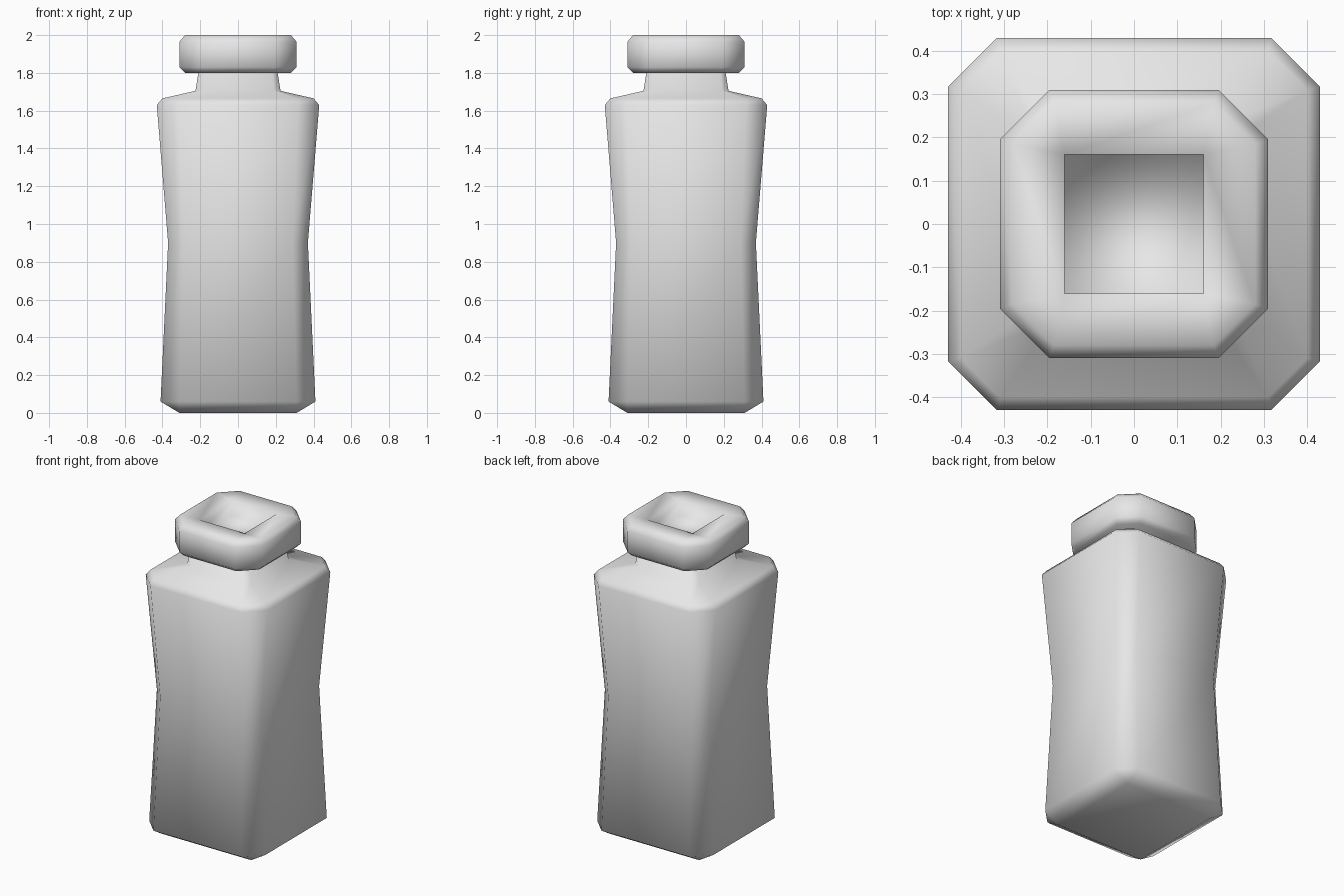
import bpy
import bmesh

cube = bpy.data.objects.get("Cube")
if cube:
    bpy.data.objects.remove(cube, do_unlink=True)

grey = bpy.data.materials.new("light_grey")
grey.use_nodes = True
grey.diffuse_color = (0.8, 0.8, 0.8, 1)
grey.node_tree.nodes["Principled BSDF"].inputs["Base Color"].default_value = (0.8, 0.8, 0.8, 1)


def ring(bm, half, flat, z):
    """Square of the given half width with corners cut back to 'flat'."""
    corners = []
    for sx, sy in ((1, 1), (-1, 1), (-1, -1), (1, -1)):
        pair = [(sx * half, sy * flat, z), (sx * flat, sy * half, z)]
        corners += pair if sx == sy else pair[::-1]
    return [bm.verts.new(c) for c in corners]


def loft(name, sections):
    """Join stacked rings into a closed smooth solid."""
    bm = bmesh.new()
    rings = [ring(bm, *s) for s in sections]
    for low, high in zip(rings, rings[1:]):
        for i in range(8):
            j = (i + 1) % 8
            bm.faces.new((low[i], low[j], high[j], high[i]))
    bm.faces.new(rings[0][::-1])
    bm.faces.new(rings[-1])
    bmesh.ops.remove_doubles(bm, verts=bm.verts, dist=0.0005)
    bmesh.ops.recalc_face_normals(bm, faces=bm.faces)
    for face in bm.faces:
        face.smooth = True
    mesh = bpy.data.meshes.new(name)
    bm.to_mesh(mesh)
    bm.free()
    mesh.materials.append(grey)
    obj = bpy.data.objects.new(name, mesh)
    bpy.context.collection.objects.link(obj)
    return obj


# Waisted body with shoulder and neck: half width, flat half width, height
loft("bottle_body", [
    (0.31, 0.31, 0.0),
    (0.41, 0.31, 0.06),
    (0.37, 0.29, 0.9),
    (0.43, 0.317, 0.0 + 1.63),
    (0.40, 0.31, 1.665),
    (0.225, 0.19, 1.705),
    (0.207, 0.18, 1.82),
])

# Cap with bevelled edges and a square recess in the top
loft("bottle_cap", [
    (0.28, 0.185, 1.80),
    (0.31, 0.195, 1.83),
    (0.31, 0.195, 1.965),
    (0.28, 0.185, 2.0),
    (0.16, 0.16, 1.99),
    (0.16, 0.16, 1.90),
])
